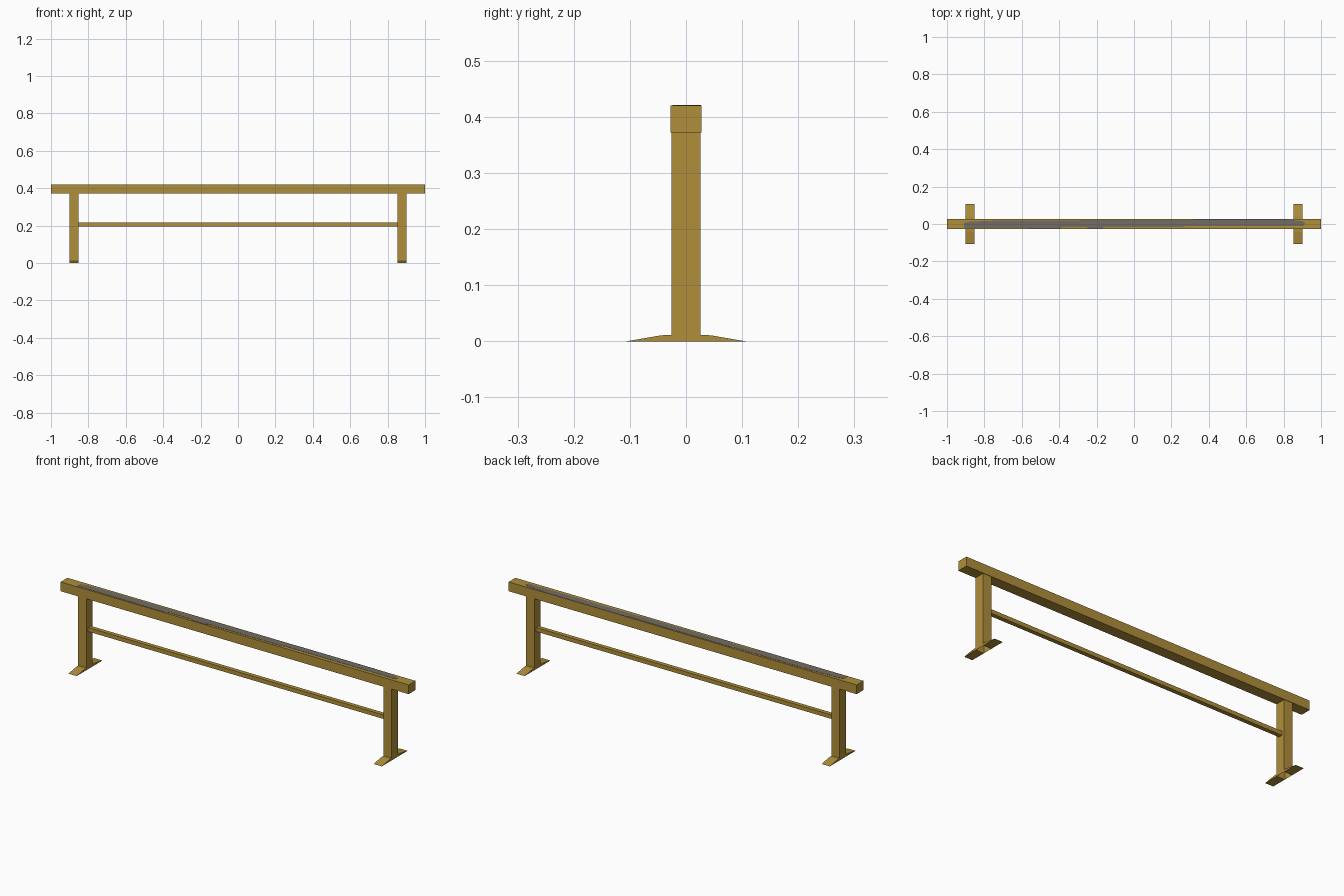
import bpy, bmesh

if "Cube" in bpy.data.objects:
    bpy.data.objects.remove(bpy.data.objects["Cube"])


def material(name, color):
    m = bpy.data.materials.new(name)
    m.diffuse_color = (*color, 1)
    m.use_nodes = True
    m.node_tree.nodes["Principled BSDF"].inputs["Base Color"].default_value = m.diffuse_color
    return m


BRASS = material("yellow_paint", (0.434, 0.274, 0.043))
GREY = material("worn_grey", (0.17, 0.15, 0.125))


def finish(name, bm, mat):
    bmesh.ops.recalc_face_normals(bm, faces=bm.faces)
    me = bpy.data.meshes.new(name)
    bm.to_mesh(me)
    bm.free()
    me.materials.append(mat)
    ob = bpy.data.objects.new(name, me)
    bpy.context.collection.objects.link(ob)
    return ob


def prism(name, base, offset, mat):
    """Extrude a closed outline of 3D points along an offset."""
    bm = bmesh.new()
    face = bm.faces.new([bm.verts.new(p) for p in base])
    ext = bmesh.ops.extrude_face_region(bm, geom=[face], use_keep_orig=True)
    verts = [v for v in ext["geom"] if isinstance(v, bmesh.types.BMVert)]
    bmesh.ops.translate(bm, verts=verts, vec=offset)
    return finish(name, bm, mat)


def box(name, x0, x1, y, z0, z1, mat, open_bottom=False):
    base = [(x0, -y, z0), (x1, -y, z0), (x1, y, z0), (x0, y, z0)]
    ob = prism(name, base, (0, 0, z1 - z0), mat)
    if open_bottom:
        bm = bmesh.new()
        bm.from_mesh(ob.data)
        low = [f for f in bm.faces if f.calc_center_median().z < z0 + 1e-4]
        bmesh.ops.delete(bm, geom=low, context='FACES_ONLY')
        bm.to_mesh(ob.data)
        bm.free()
    return ob


# Top beam and lower cross rail
box("top_beam", -1, 1, 0.028, 0.372, 0.42, BRASS)
box("cross_rail", -0.855, 0.855, 0.011, 0.195, 0.216, BRASS)

# Hollow legs, each with a tapered foot to the front and the back
for side, x0 in (("left", -0.9), ("right", 0.853)):
    x1 = x0 + 0.047
    box(side + "_leg", x0, x1, 0.026, 0, 0.372, BRASS, open_bottom=True)
    for end, s in (("front", -1), ("back", 1)):
        profile = [(0.026, 0), (0.106, 0), (0.045, 0.0105), (0.026, 0.0115)]
        prism(f"{side}_{end}_foot", [(x0, s * y, z) for y, z in profile],
              (x1 - x0, 0, 0), BRASS)

# Worn strip along the top of the beam
outline = [(-0.91, -0.02), (-0.4, -0.024), (-0.38, -0.016), (-0.26, -0.016),
           (-0.24, -0.024), (-0.17, -0.024), (-0.16, -0.016), (0.26, -0.016),
           (0.28, -0.01), (0.91, -0.01), (0.915, 0.005), (0.9, 0.016),
           (0.78, 0.027), (0.33, 0.027), (0.31, 0.022), (-0.28, 0.022),
           (-0.3, 0.018), (-0.74, 0.018), (-0.88, 0.012), (-0.91, 0.005)]
prism("worn_strip", [(x, y, 0.4195) for x, y in outline], (0, 0, 0.0015), GREY)
